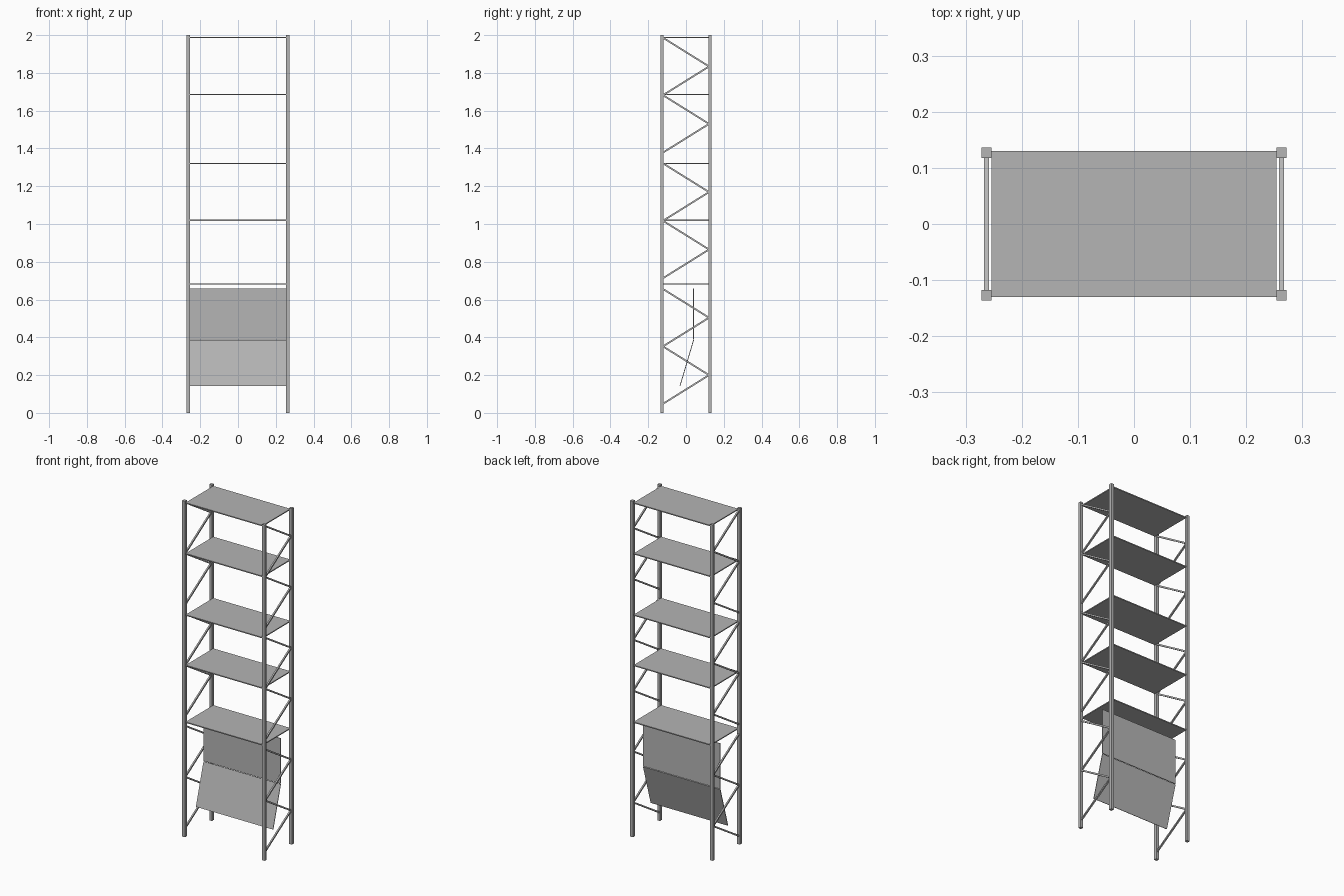
import bpy
from mathutils import Vector

cube = bpy.data.objects.get("Cube")
if cube:
    bpy.data.objects.remove(cube, do_unlink=True)

GREY = (0.46, 0.46, 0.46, 1)
mat = bpy.data.materials.new("grey_metal")
mat.use_nodes = True
mat.diffuse_color = GREY
mat.node_tree.nodes["Principled BSDF"].inputs["Base Color"].default_value = GREY


def box(name, center, size, tilt=0.0):
    """Flat-sided box, optionally tilted about the x axis."""
    bpy.ops.mesh.primitive_cube_add(size=1, location=center)
    ob = bpy.context.object
    ob.name = name
    ob.scale = size
    ob.rotation_euler.x = tilt
    ob.data.materials.append(mat)
    return ob


def bar(name, x, start, end, width, depth):
    """Box running between two (y, z) points at a fixed x."""
    a, b = Vector(start), Vector(end)
    d, mid = b - a, (a + b) / 2
    tilt = Vector((1, 0)).angle_signed(d) * -1
    return box(name, (x, mid.x, mid.y), (width, d.length, depth), tilt)


POST_X, POST_Y, POST_W = 0.263, 0.127, 0.018
SHEET_W = 0.508

for side, x in (("right", -POST_X), ("left", POST_X)):
    # Corner posts
    for end, y in (("front", -POST_Y), ("back", POST_Y)):
        box(f"{end}_{side}_post", (x, y, 1), (POST_W, POST_W, 2))
    # Zigzag side braces in three stacked ladder sections
    for section in range(3):
        base = 0.048 + section * 0.665
        points = [((-0.122, 0.122)[i % 2], base + i * 0.152) for i in range(5)]
        for i in range(4):
            bar(f"{side}_brace_{section}_{i}", x, points[i], points[i + 1],
                0.009, 0.009)

# Thin shelves
for i, z in enumerate((0.682, 1.02, 1.32, 1.685, 1.987)):
    box(f"shelf_{i}", (0, 0, z), (SHEET_W, 0.26, 0.006))

# Hanging back panel: upright upper sheet and slanted lower sheet
bar("upper_panel", 0, (0.04, 0.388), (0.04, 0.658), SHEET_W, 0.004)
bar("lower_panel", 0, (-0.032, 0.142), (0.04, 0.385), SHEET_W, 0.004)
